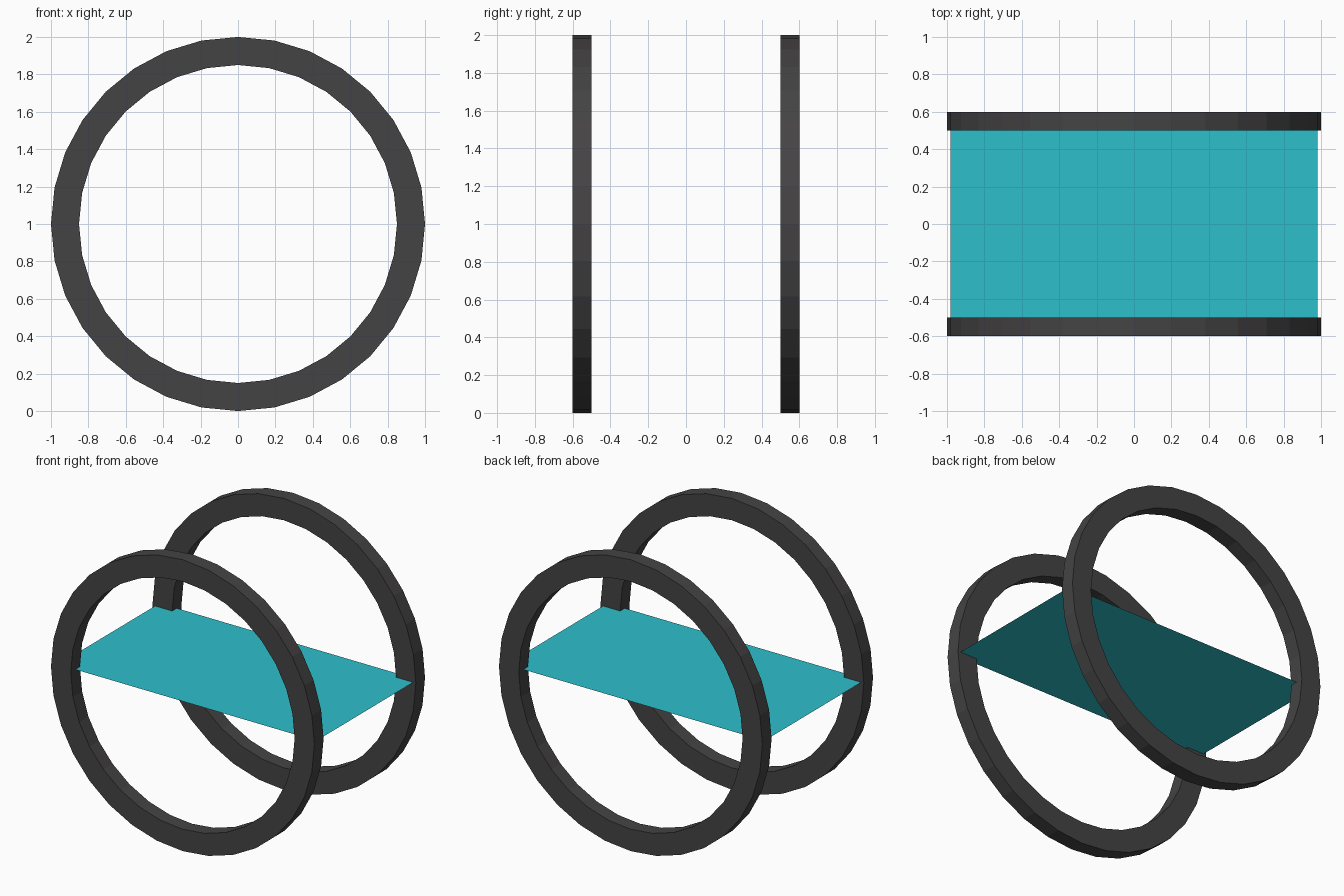
import bpy, bmesh
from math import cos, sin, tau

if "Cube" in bpy.data.objects:
    bpy.data.objects.remove(bpy.data.objects["Cube"])

SIDES = 32


def material(name, rgb):
    m = bpy.data.materials.new(name)
    m.diffuse_color = (*rgb, 1)
    m.use_nodes = True
    m.node_tree.nodes["Principled BSDF"].inputs["Base Color"].default_value = m.diffuse_color
    return m


def add_object(name, bm, mat):
    mesh = bpy.data.meshes.new(name)
    bm.to_mesh(mesh)
    bm.free()
    mesh.materials.append(mat)
    obj = bpy.data.objects.new(name, mesh)
    bpy.context.collection.objects.link(obj)
    return obj


def ring(name, y, mat, outer=1.0, inner=0.85, half=0.05):
    # Rectangular section swept around the y axis
    section = [(outer, y - half), (outer, y + half), (inner, y + half), (inner, y - half)]
    bm = bmesh.new()
    loops = []
    for i in range(SIDES):
        a = tau * i / SIDES
        loops.append([bm.verts.new((r * cos(a), yy, 1 + r * sin(a))) for r, yy in section])
    for i in range(SIDES):
        p, q = loops[i], loops[(i + 1) % SIDES]
        for j in range(4):
            k = (j + 1) % 4
            bm.faces.new((p[j], p[k], q[k], q[j]))
    bmesh.ops.recalc_face_normals(bm, faces=bm.faces)
    return add_object(name, bm, mat)


dark = material("dark_grey", (0.06, 0.057, 0.058))
cyan = material("cyan", (0.027, 0.53, 0.6))

# Two upright rings
ring("front_ring", -0.55, dark)
ring("back_ring", 0.55, dark)

# Thin flat panel joining the rings at mid height
bm = bmesh.new()
w, d = 0.98, 0.55
bm.faces.new([bm.verts.new((x, y, 1)) for x, y in ((-w, -d), (w, -d), (w, d), (-w, d))])
add_object("middle_panel", bm, cyan)
